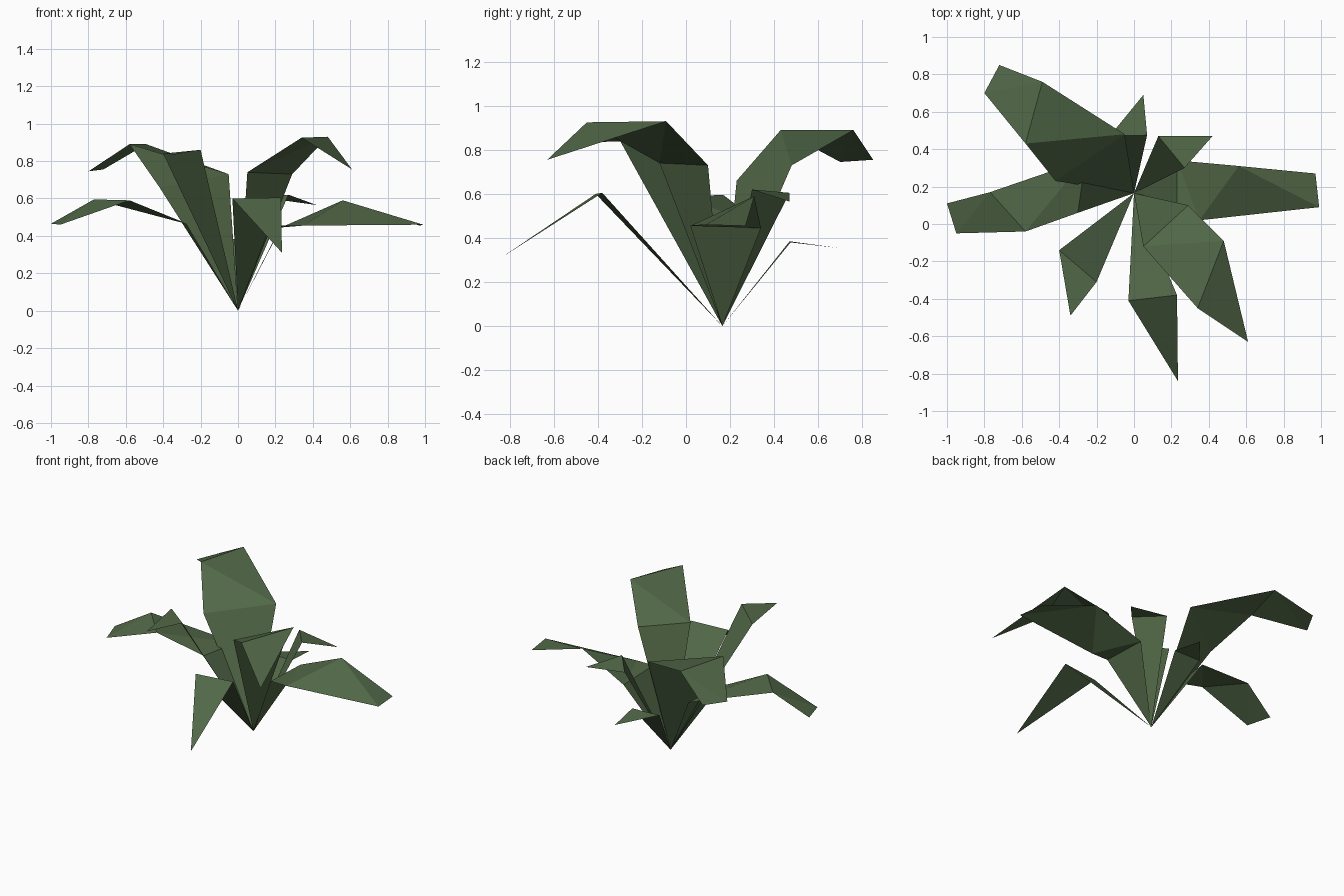
import bpy
import bmesh

cube = bpy.data.objects.get("Cube")
if cube:
    bpy.data.objects.remove(cube, do_unlink=True)

green = bpy.data.materials.new("leaf_green")
green.use_nodes = True
colour = (0.083, 0.137, 0.063, 1)
green.diffuse_color = colour
shader = next(n for n in green.node_tree.nodes if n.type == 'BSDF_PRINCIPLED')
shader.inputs["Base Color"].default_value = colour

ROOT = (0, 0.165, 0)


def leaf(name, *rows):
    """Folded leaf blade: rows of one or two points, running from the root to the tip."""
    bm = bmesh.new()
    strip = [[bm.verts.new(p) for p in row] for row in ([ROOT],) + rows]
    for low, high in zip(strip, strip[1:]):
        if len(low) == 2:
            bm.faces.new((low[0], low[1], high[-1]))
        if len(high) == 2:
            bm.faces.new((low[0], high[1], high[0]))
    bm.normal_update()
    # Turn the upper side of the blade upwards
    if sum(f.normal.z * f.calc_area() for f in bm.faces) < 0:
        bmesh.ops.reverse_faces(bm, faces=bm.faces[:])
    mesh = bpy.data.meshes.new(name)
    bm.to_mesh(mesh)
    bm.free()
    mesh.materials.append(green)
    obj = bpy.data.objects.new(name, mesh)
    bpy.context.collection.objects.link(obj)


# Long blades with two folds
leaf("back_right_leaf",
     [(-0.05, 0.48, 0.73), (-0.42, 0.23, 0.66)],
     [(-0.49, 0.76, 0.89), (-0.58, 0.43, 0.89)],
     [(-0.72, 0.85, 0.755), (-0.80, 0.70, 0.745)])
leaf("front_left_leaf",
     [(0.05, -0.12, 0.74), (0.29, 0.10, 0.73)],
     [(0.34, -0.45, 0.925), (0.48, -0.09, 0.93)],
     [(0.61, -0.63, 0.755)])
leaf("right_leaf",
     [(-0.26, 0.345, 0.46), (-0.30, 0.06, 0.47)],
     [(-0.77, 0.17, 0.595), (-0.58, -0.04, 0.59)],
     [(-1.0, 0.11, 0.465), (-0.95, -0.05, 0.46)])
leaf("left_leaf",
     [(0.23, 0.34, 0.445), (0.23, 0.02, 0.455)],
     [(0.56, 0.31, 0.59), (0.35, 0.02, 0.455)],
     [(0.97, 0.27, 0.455), (0.99, 0.09, 0.46)])

# Short pointed blades with one fold
leaf("front_leaf",
     [(-0.03, -0.41, 0.60), (0.23, -0.38, 0.605)], [(0.235, -0.84, 0.31)])
leaf("front_right_leaf",
     [(-0.40, -0.14, 0.84), (-0.20, -0.31, 0.86)], [(-0.34, -0.49, 0.835)])
leaf("back_left_leaf",
     [(0.27, 0.30, 0.62), (0.13, 0.47, 0.605)], [(0.42, 0.47, 0.565)])
leaf("back_leaf",
     [(-0.13, 0.47, 0.385), (0.07, 0.475, 0.38)], [(0.05, 0.69, 0.355)])
